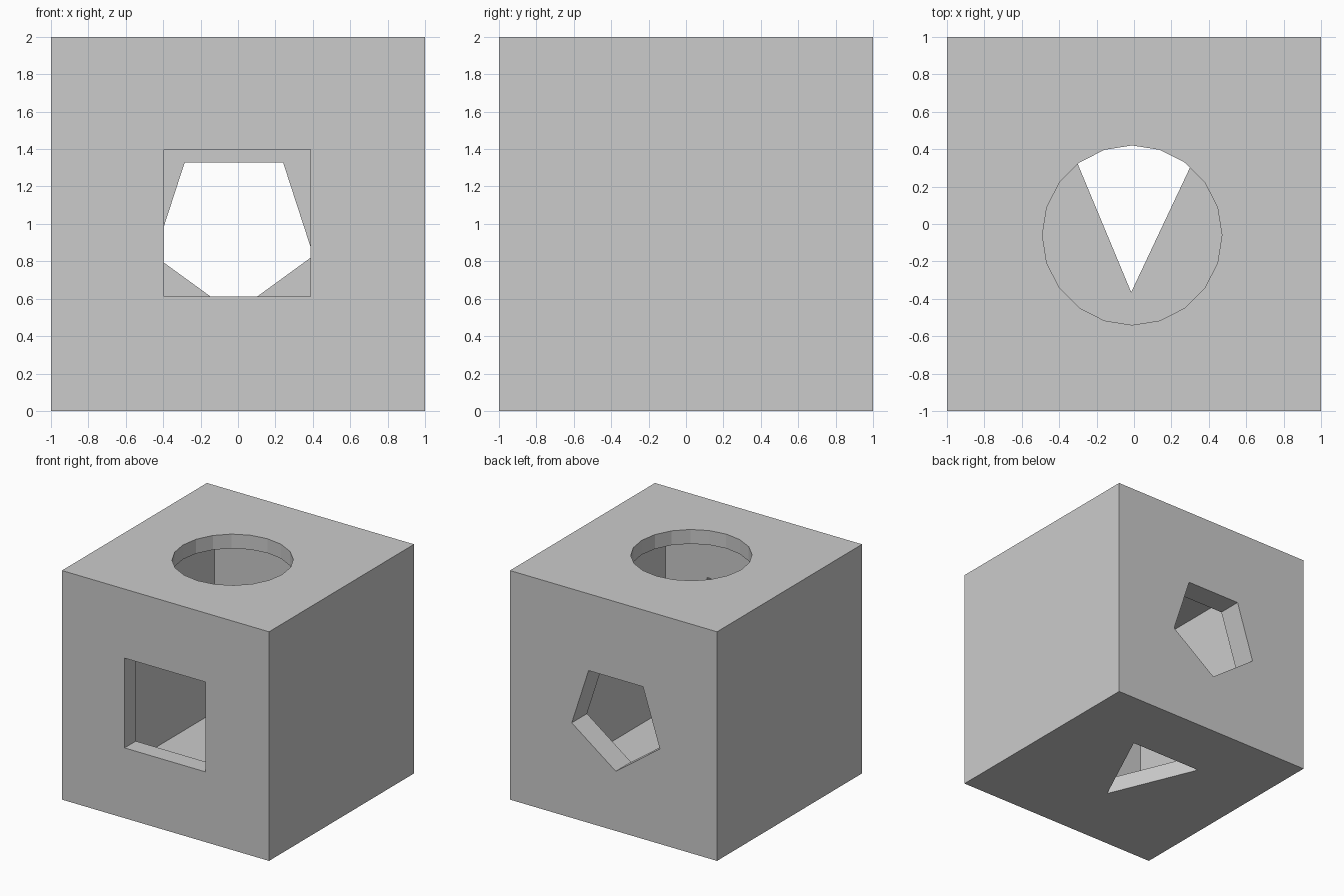
import bpy, bmesh
from math import sin, cos, radians

if "Cube" in bpy.data.objects:
    bpy.data.objects.remove(bpy.data.objects["Cube"])


def prism(name, points, axis, lo, hi):
    """Extrude a 2D outline along an axis ('y' or 'z') from lo to hi."""
    def place(p, d):
        return (p[0], d, p[1]) if axis == 'y' else (p[0], p[1], d)
    bm = bmesh.new()
    a = [bm.verts.new(place(p, lo)) for p in points]
    b = [bm.verts.new(place(p, hi)) for p in points]
    bm.faces.new(a)
    bm.faces.new(b)
    n = len(points)
    for i in range(n):
        j = (i + 1) % n
        bm.faces.new((a[i], a[j], b[j], b[i]))
    bmesh.ops.recalc_face_normals(bm, faces=bm.faces)
    me = bpy.data.meshes.new(name)
    bm.to_mesh(me)
    bm.free()
    ob = bpy.data.objects.new(name, me)
    bpy.context.collection.objects.link(ob)
    return ob


def ngon(cx, cy, r, n, start):
    return [(cx + r * cos(radians(start + 360 * i / n)),
             cy + r * sin(radians(start + 360 * i / n))) for i in range(n)]


def rect(x0, x1, y0, y1):
    return [(x0, y0), (x1, y0), (x1, y1), (x0, y1)]


# Outer cube
box = prism("shape_sorter_box", rect(-1, 1, -1, 1), 'z', 0, 2)

cutters = [
    # Hollow interior
    prism("hollow_cutter", rect(-0.78, 0.79, -0.845, 0.79), 'z', 0.14, 1.875),
    # Square hole in the front
    prism("square_cutter", rect(-0.395, 0.388, 0.613, 1.397), 'y', -1.2, -0.5),
    # Pentagon hole in the back, pointing down
    prism("pentagon_cutter", ngon(-0.022, 0.968, 0.447, 5, -90), 'y', 0.5, 1.2),
    # Round 20-sided hole in the top
    prism("round_cutter", ngon(-0.01, -0.06, 0.48, 20, 90), 'z', 1.5, 2.2),
    # Triangle hole in the bottom
    prism("triangle_cutter", [(-0.015, -0.365), (0.355, 0.42), (-0.342, 0.42)],
          'z', -0.2, 0.5),
]

# Cut each opening, then discard its cutter
bpy.context.view_layer.objects.active = box
for cutter in cutters:
    cutter.hide_render = True
    mod = box.modifiers.new(cutter.name, 'BOOLEAN')
    mod.operation = 'DIFFERENCE'
    mod.solver = 'EXACT'
    mod.object = cutter
    bpy.ops.object.modifier_apply(modifier=mod.name)
    bpy.data.objects.remove(cutter)
